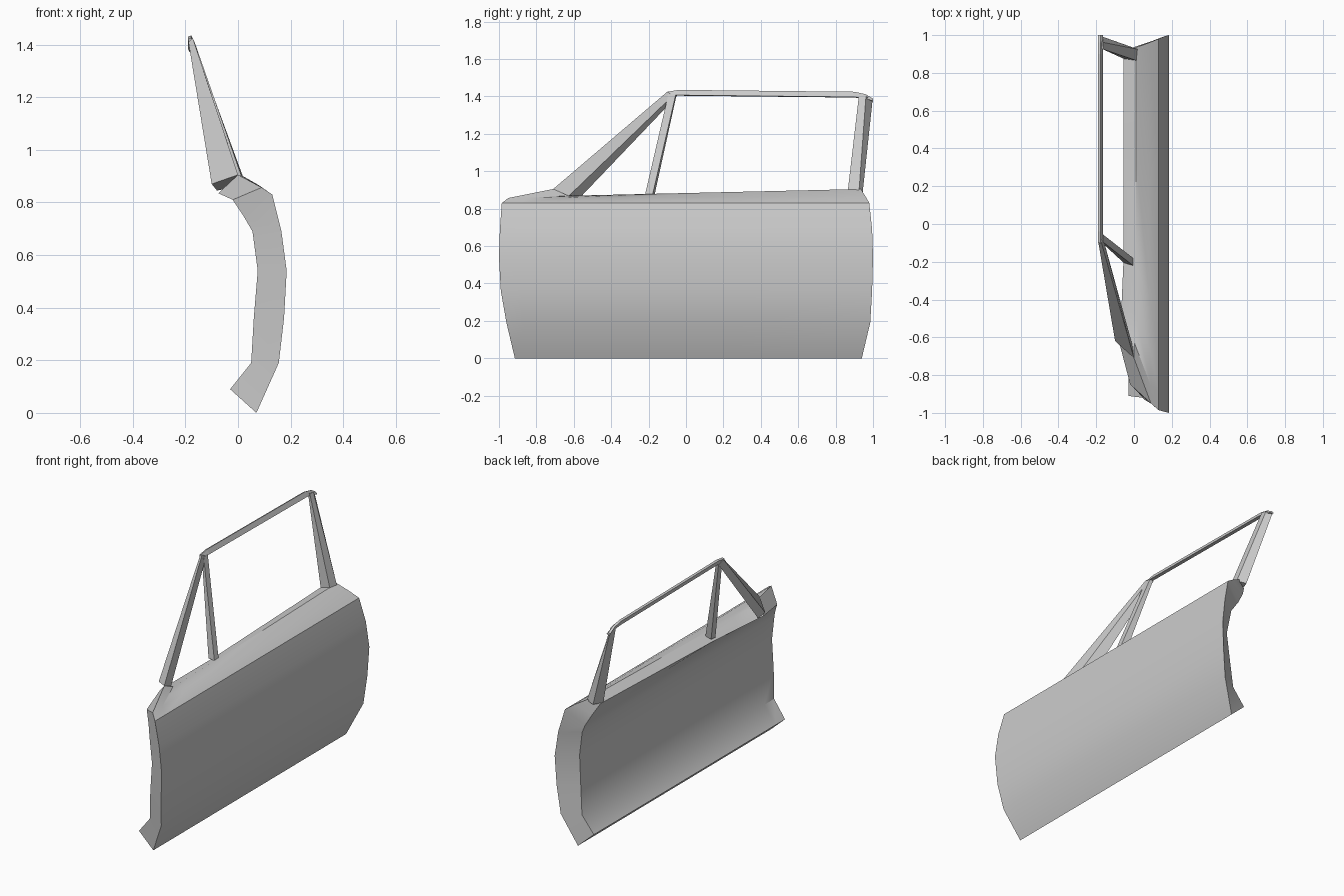
import bpy, bmesh, math


def loft(name, rings, caps="face", smooth=None):
    """Skin closed rings of points; caps are one face, or strips joining the two halves of a ring."""
    bm = bmesh.new()
    vs = [[bm.verts.new(p) for p in r] for r in rings]
    n = len(vs[0])
    for a, b in zip(vs, vs[1:]):
        for i in range(n):
            j = (i + 1) % n
            bm.faces.new((a[i], a[j], b[j], b[i]))
    for end in (vs[0], vs[-1]):
        if caps == "face":
            bm.faces.new(end)
        else:
            for i in range(n // 2 - 1):
                bm.faces.new((end[i], end[i + 1], end[n - 2 - i], end[n - 1 - i]))
    bmesh.ops.recalc_face_normals(bm, faces=bm.faces[:])
    me = bpy.data.meshes.new(name)
    bm.to_mesh(me)
    bm.free()
    ob = bpy.data.objects.new(name, me)
    bpy.context.collection.objects.link(ob)
    if smooth:
        bpy.context.view_layer.objects.active = ob
        ob.select_set(True)
        bpy.ops.object.shade_smooth_by_angle(angle=math.radians(smooth))
        ob.select_set(False)
    return ob


# Door body: each row is front x, z, y then rear x, z, y
outer = [(.07, 0, -.915, .07, 0, .94), (.155, .19, -.96, .155, .19, .985),
         (.175, .36, -.99, .175, .36, .995), (.185, .54, -1, .185, .54, 1),
         (.165, .69, -.995, .165, .69, .995), (.13, .83, -.985, .13, .83, .98),
         (.09, .857, -.95, .08, .865, .96), (0, .905, -.71, .01, .905, .935)]
inner = [(-.03, .09, -.91, -.03, .09, .93), (.05, .19, -.92, .05, .19, .93),
         (.06, .36, -.93, .065, .36, .92), (.075, .54, -.935, .08, .54, .91),
         (.055, .69, -.93, .055, .69, .92), (.02, .75, -.89, .02, .75, .94),
         (-.02, .81, -.85, -.02, .82, .93), (-.075, .835, -.64, -.055, .885, .9)]
rows = outer + inner[::-1]
rings = []
for t in (0, .05, .15, .3, .65, 1):
    q = min(1, t / .3)
    ring = []
    for i, (xf, zf, yf, xr, zr, yr) in enumerate(rows):
        z = zf + (zr - zf) * t
        if i == 7 and t > 0:
            z -= .038 * (1 - t)
        ring.append((xf + (xr - xf) * q, yf + (yr - yf) * t, z))
    rings.append(ring)
loft("door_body", rings, caps="strip", smooth=35)

# Sloping front pillar
loft("front_pillar", [
    [(0, -.71, .905), (-.01, -.635, .86), (-.08, -.58, .845), (-.1, -.62, .87)],
    [(-.172, -.1, 1.425), (-.165, -.07, 1.405), (-.185, -.05, 1.4), (-.19, -.09, 1.42)]])

# Slim divider between the small and large windows
loft("window_divider", [
    [(-.005, -.22, .87), (-.005, -.18, .87), (-.05, -.17, .865), (-.055, -.205, .865)],
    [(-.165, -.095, 1.41), (-.165, -.055, 1.41), (-.185, -.05, 1.41), (-.185, -.085, 1.41)]])

# Rear pillar
loft("rear_pillar", [
    [(.015, .865, .895), (.02, .925, .895), (-.035, .945, .89), (-.055, .875, .88)],
    [(-.165, .925, 1.41), (-.165, .962, 1.4), (-.185, .998, 1.385), (-.187, .94, 1.405)]])

# Roof rail with a bent rear corner
rail = []
for y, top, bottom in ((-.1, 1.425, 1.405), (-.04, 1.435, 1.407), (.9, 1.425, 1.397),
                       (.96, 1.412, 1.39), (1.0, 1.388, 1.375)):
    rail.append([(-.178, y, top), (-.164, y, bottom), (-.184, y, bottom - .003), (-.19, y, top - .005)])
loft("roof_rail", rail)
